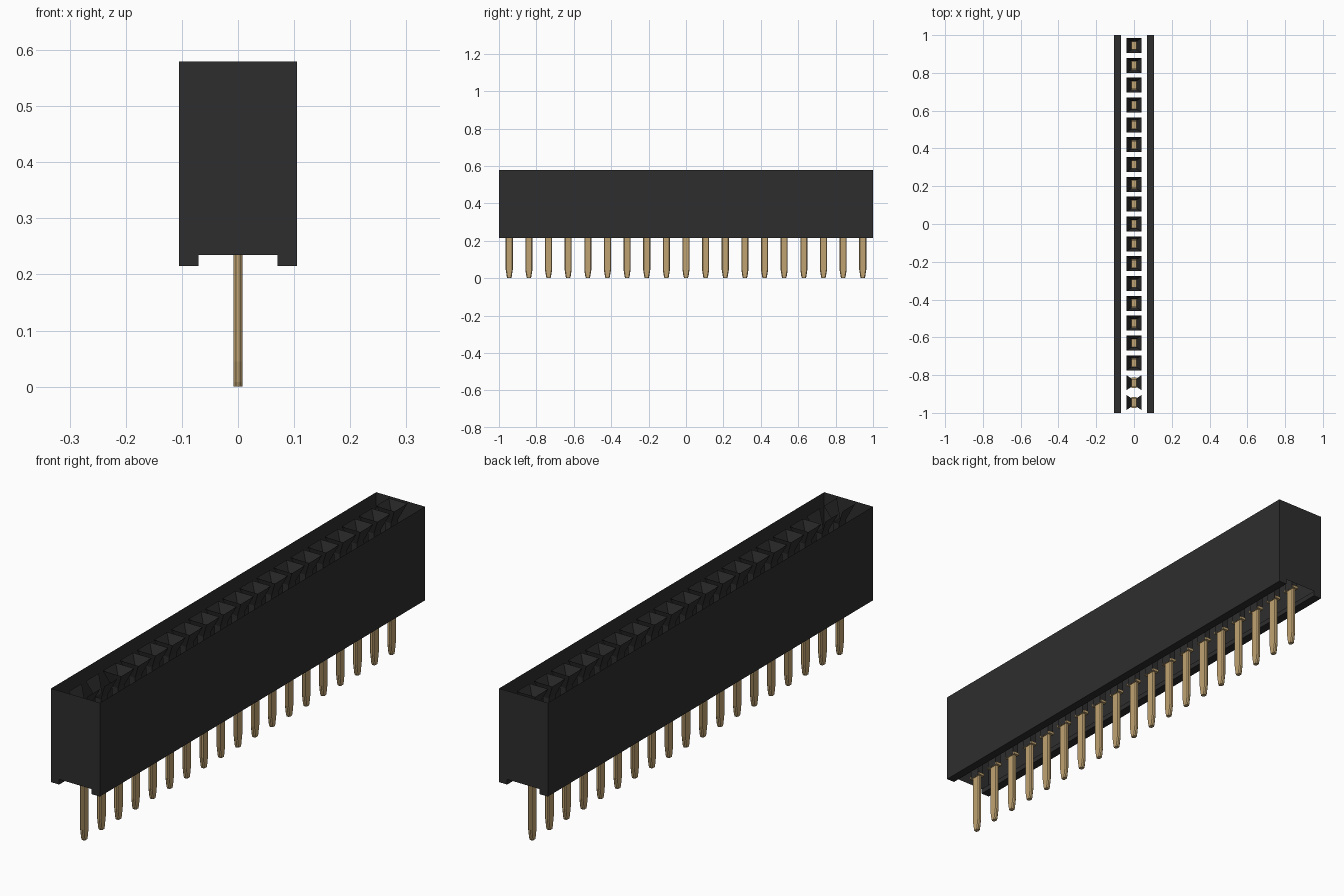
import bpy

cube = bpy.data.objects.get("Cube")
if cube:
    bpy.data.objects.remove(cube, do_unlink=True)


def material(name, rgb):
    m = bpy.data.materials.new(name)
    m.use_nodes = True
    m.diffuse_color = (*rgb, 1)
    m.node_tree.nodes["Principled BSDF"].inputs["Base Color"].default_value = (*rgb, 1)
    return m


BLACK = material("black plastic", (0.027, 0.027, 0.027))
GOLD = material("gold metal", (0.53, 0.37, 0.17))


def add_mesh(name, verts, faces, mat):
    me = bpy.data.meshes.new(name)
    me.from_pydata(verts, [], faces)
    me.materials.append(mat)
    ob = bpy.data.objects.new(name, me)
    bpy.context.collection.objects.link(ob)
    return ob


def loft(rings, caps=False, skip=()):
    """Join equal rings of points with quads; skip drops chosen sides."""
    n = len(rings[0])
    verts = [p for r in rings for p in r]
    faces = [(k * n + i, k * n + (i + 1) % n, (k + 1) * n + (i + 1) % n, (k + 1) * n + i)
             for k in range(len(rings) - 1) for i in range(n) if i not in skip]
    if caps:
        faces += [tuple(reversed(range(n))), tuple(range(len(verts) - n, len(verts)))]
    return verts, faces


def rect(hx, hy, z, y=0):
    return [(-hx, y - hy, z), (hx, y - hy, z), (hx, y + hy, z), (-hx, y + hy, z)]


def octagon(hx, hy, c, z, y):
    return [(-hx + c, y - hy, z), (hx - c, y - hy, z), (hx, y - hy + c, z), (hx, y + hy - c, z),
            (hx - c, y + hy, z), (-hx + c, y + hy, z), (-hx, y + hy - c, z), (-hx, y - hy + c, z)]


W, NOTCH, TOP, FOOT, FLOOR = 0.105, 0.07, 0.58, 0.215, 0.235
COUNT, PITCH = 19, 0.105

# Thin shell: open above and below, with two foot rails and notched ends
profile = [(-W, TOP), (-W, FOOT), (-NOTCH, FOOT), (-NOTCH, FLOOR),
           (NOTCH, FLOOR), (NOTCH, FOOT), (W, FOOT), (W, TOP)]
rings = [[(x, y, z) for x, z in profile] for y in (-1, 1)]
add_mesh("housing", *loft(rings, caps=True, skip=(3, 7)), BLACK)

for i in range(COUNT):
    y = (i - (COUNT - 1) / 2) * PITCH

    # Lead-in funnel; the two nearest the front lack their cross walls
    add_mesh(f"funnel_{i + 1}", *loft(
        [rect(0.04, 0.04, TOP, y), rect(0.013, 0.022, TOP - 0.06, y)],
        skip=(0, 2) if i < 2 else ()), BLACK)

    # Contact channel below the funnel
    add_mesh(f"channel_{i + 1}", *loft(
        [rect(0.013, 0.022, TOP - 0.06, y), rect(0.013, 0.022, FLOOR, y)]), BLACK)

    # Contact with a shoulder at the floor
    add_mesh(f"contact_{i + 1}", *loft(
        [rect(0.012, 0.028, FLOOR, y), rect(0.012, 0.028, FLOOR + 0.01, y),
         rect(0.012, 0.02, FLOOR + 0.01, y), rect(0.012, 0.02, 0.5, y)], caps=True), GOLD)

    # Flat chamfered pin with a tapered tip
    add_mesh(f"pin_{i + 1}", *loft(
        [octagon(0.008, 0.010, 0.004, 0, y), octagon(0.008, 0.013, 0.004, 0.008, y),
         octagon(0.008, 0.019, 0.004, 0.045, y), octagon(0.008, 0.019, 0.004, FLOOR, y)],
        caps=True), GOLD)
